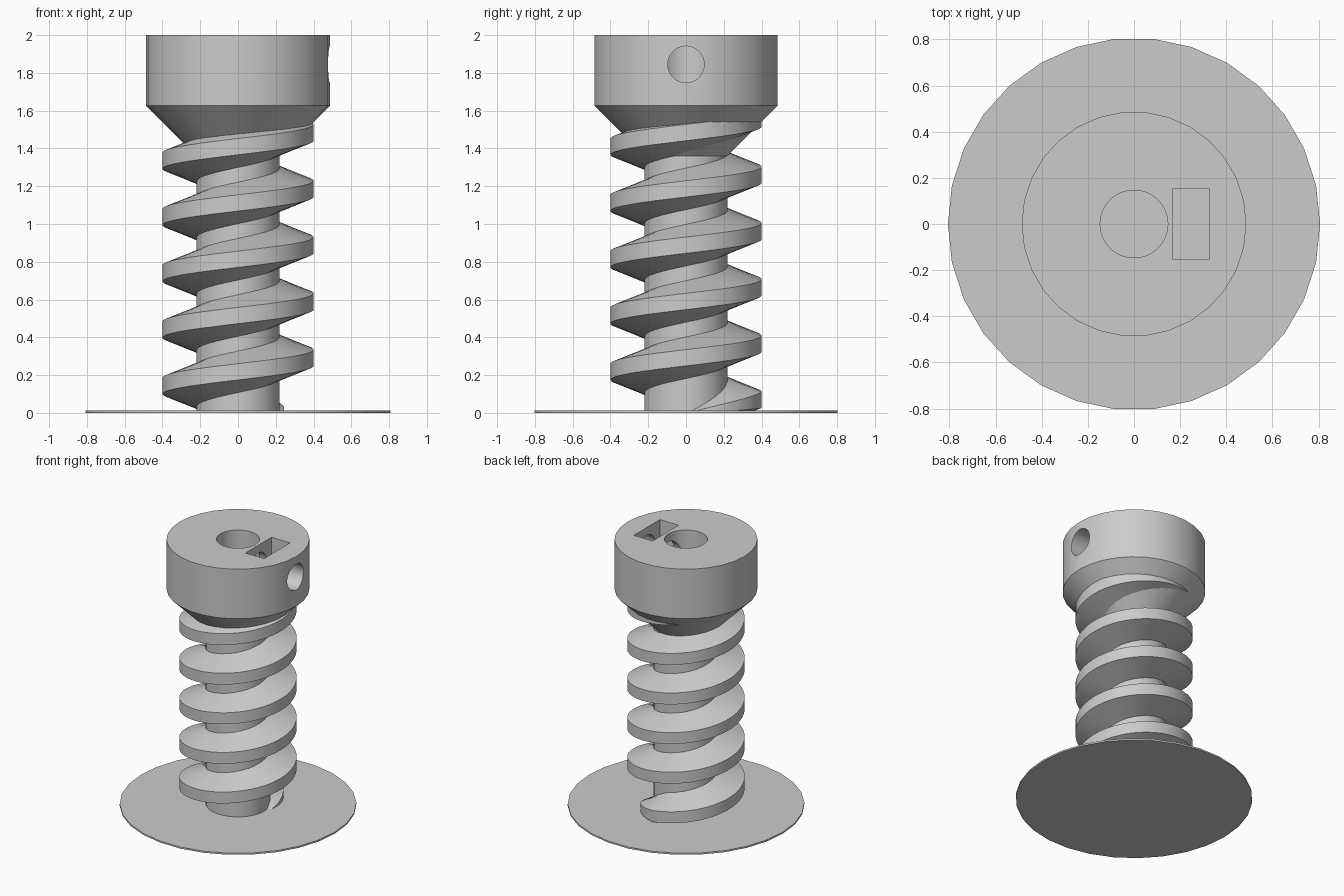
import bpy, bmesh, math
from mathutils import Matrix

cube = bpy.data.objects.get("Cube")
if cube:
    bpy.data.objects.remove(cube, do_unlink=True)

grey = bpy.data.materials.new("plain grey")
grey.use_nodes = True
colour = (0.6, 0.6, 0.6, 1)
grey.diffuse_color = colour
grey.node_tree.nodes["Principled BSDF"].inputs["Base Color"].default_value = colour

SIDES = 30
SHAFT_R, CREST_R, HEAD_R = 0.22, 0.40, 0.487
PITCH, CREST_HALF, FLANK = 0.298, 0.043, 0.067
BRIM_TOP = 0.012


def finish(name, bm):
    """Turn a bmesh into a named object."""
    bmesh.ops.recalc_face_normals(bm, faces=bm.faces)
    mesh = bpy.data.meshes.new(name)
    bm.to_mesh(mesh)
    bm.free()
    mesh.materials.append(grey)
    obj = bpy.data.objects.new(name, mesh)
    bpy.context.collection.objects.link(obj)
    return obj


def select(obj):
    bpy.ops.object.select_all(action='DESELECT')
    obj.select_set(True)
    bpy.context.view_layer.objects.active = obj


def skin(bm, rings, cyclic_caps=True):
    """Bridge a list of closed rings and cap both ends."""
    n = len(rings[0])
    for a, b in zip(rings, rings[1:]):
        for i in range(n):
            j = (i + 1) % n
            bm.faces.new((a[i], a[j], b[j], b[i]))
    bm.faces.new(rings[0])
    bm.faces.new(rings[-1])


def lathe(name, profile):
    bm = bmesh.new()
    angles = [math.tau * i / SIDES for i in range(SIDES)]
    skin(bm, [[bm.verts.new((r * math.cos(a), r * math.sin(a), z)) for a in angles]
              for r, z in profile])
    return finish(name, bm)


def cut(obj, cutter):
    cutter.hide_render = True
    mod = obj.modifiers.new("cut", 'BOOLEAN')
    mod.operation, mod.solver, mod.object = 'DIFFERENCE', 'EXACT', cutter
    select(obj)
    bpy.ops.object.modifier_apply(modifier=mod.name)
    bpy.data.objects.remove(cutter, do_unlink=True)


# Flat disc the screw stands on
brim = lathe("base_disc", [(0.807, 0), (0.807, BRIM_TOP)])

# Shaft, cone and head in one turned piece
body = lathe("shaft_and_head", [(SHAFT_R, 0.004), (SHAFT_R, 1.36),
                                (HEAD_R, 1.627), (HEAD_R, 2.0)])

# Central bore from the top
cut(body, lathe("bore_cutter", [(0.147, 1.625), (0.147, 2.1)]))

# Nut slot beside the bore
bm = bmesh.new()
bmesh.ops.create_cube(bm, size=1, matrix=Matrix.Translation((0.248, 0, 1.89))
                      @ Matrix.Diagonal((0.156, 0.31, 0.4, 1)))
cut(body, finish("slot_cutter", bm))

# Clamping screw hole from the side into the bore
side_hole = lathe("side_hole_cutter", [(0.097, 0), (0.097, 0.6)])
side_hole.data.transform(Matrix.Translation((0, 0, 1.845))
                         @ Matrix.Rotation(math.pi / 2, 4, 'Y'))
cut(body, side_hole)

# Helical thread, growing out of the shaft over its first quarter turn
bm = bmesh.new()
rings = []
for deg in range(0, 5 * 360 + 144, 6):
    t = min(1, max(0.02, deg / 90))
    a = math.radians(deg)
    z = PITCH * deg / 360 - 0.006
    crest = SHAFT_R + (CREST_R - SHAFT_R) * t
    root = 0.2
    half = CREST_HALF * t
    root_half = half + FLANK * t * (crest - root) / (crest - SHAFT_R + 0.001)
    if t < 1:
        root_half = min(root_half, CREST_HALF + FLANK)
    section = [(root, -root_half), (crest, -half), (crest, half), (root, root_half)]
    rings.append([bm.verts.new((r * math.cos(a), r * math.sin(a), z + h))
                  for r, h in section])
skin(bm, rings)
bmesh.ops.bisect_plane(bm, geom=bm.verts[:] + bm.edges[:] + bm.faces[:],
                       plane_co=(0, 0, BRIM_TOP / 2), plane_no=(0, 0, 1),
                       clear_inner=True)
thread = finish("screw_thread", bm)

for obj in (body, thread, brim):
    select(obj)
    bpy.ops.object.shade_smooth_by_angle(angle=math.radians(30))
